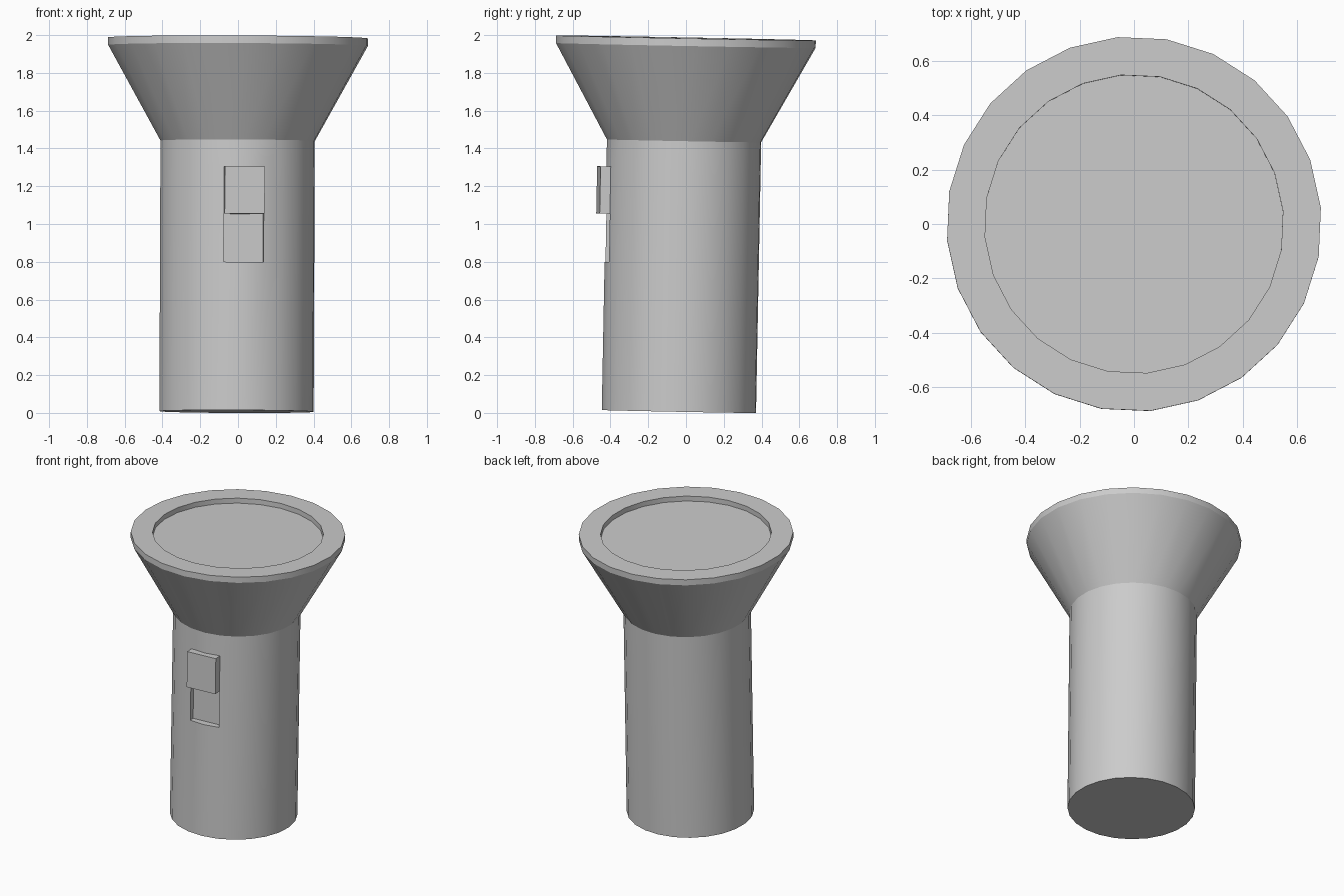
import bpy, bmesh, math
from mathutils import Matrix, Vector

if "Cube" in bpy.data.objects:
    bpy.data.objects.remove(bpy.data.objects["Cube"])

SEGMENTS = 24
LENGTH = 1.978
BODY_R, RIM_R, LENS_R = 0.41, 0.69, 0.55
LENS_DEPTH = 0.035
SLOT_LOW, SWITCH_LOW, SLOT_TOP = 0.785, 1.04, 1.29
SLOT_FLOOR, SWITCH_FRONT = -0.36, -0.45

# Whole torch leans very slightly and is turned about its axis
POSE = (Matrix.Translation((0, 0, 1.985))
        @ Matrix.Rotation(-0.019, 4, 'X') @ Matrix.Rotation(0.004, 4, 'Y')
        @ Matrix.Rotation(math.radians(5), 4, 'Z')
        @ Matrix.Translation((0, 0, -LENGTH)))

grey = bpy.data.materials.new("plain_grey")
grey.use_nodes = True
colour = (0.6, 0.6, 0.6, 1)
grey.diffuse_color = colour
grey.node_tree.nodes["Principled BSDF"].inputs["Base Color"].default_value = colour


def finish(name, bm, smooth=False):
    """Pose the mesh, turn it into an object and shade it."""
    bm.transform(POSE)
    mesh = bpy.data.meshes.new(name)
    bm.to_mesh(mesh)
    bm.free()
    mesh.materials.append(grey)
    obj = bpy.data.objects.new(name, mesh)
    bpy.context.collection.objects.link(obj)
    if smooth:
        bpy.ops.object.select_all(action='DESELECT')
        obj.select_set(True)
        bpy.context.view_layer.objects.active = obj
        bpy.ops.object.shade_smooth_by_angle(angle=math.radians(25))
    return obj


def ring(bm, r, z):
    return [bm.verts.new((r * math.cos(a), r * math.sin(a), z))
            for a in (math.tau * i / SEGMENTS for i in range(SEGMENTS))]


# Casing: grip, flared head, rim and lens recess, as one turned profile
profile = [(BODY_R, 0), (BODY_R, SLOT_LOW), (BODY_R, SLOT_TOP), (BODY_R, 1.433),
           (RIM_R, 1.938), (RIM_R, LENGTH), (LENS_R, LENGTH),
           (LENS_R, LENGTH - LENS_DEPTH)]
bm = bmesh.new()
rings = [ring(bm, r, z) for r, z in profile]
bm.faces.new(rings[0][::-1])
for low, high in zip(rings, rings[1:]):
    for i in range(SEGMENTS):
        j = (i + 1) % SEGMENTS
        bm.faces.new((low[i], low[j], high[j], high[i]))

# Switch slot: push the two front facets inward to a flat floor
mid = (SLOT_LOW + SLOT_TOP) / 2
slot = [f for f in bm.faces
        if abs(f.calc_center_median().z - mid) < 0.01
        and f.calc_center_median().y < -0.4 * math.cos(math.radians(12))]
result = bmesh.ops.extrude_face_region(bm, geom=slot)
for v in result["geom"]:
    if isinstance(v, bmesh.types.BMVert):
        v.co.y = SLOT_FLOOR
bmesh.ops.delete(bm, geom=[f for f in slot if f.is_valid], context='FACES_ONLY')
finish("casing", bm, smooth=True)

# Lens disc at the bottom of the recess
bm = bmesh.new()
bm.faces.new(ring(bm, LENS_R, LENGTH - LENS_DEPTH))
finish("lens", bm)

# Sliding switch in the upper half of the slot
bm = bmesh.new()
bmesh.ops.create_cube(bm, size=1)
size = Vector((2 * BODY_R * math.sin(math.radians(15)),
               SLOT_FLOOR - SWITCH_FRONT, SLOT_TOP - SWITCH_LOW))
bmesh.ops.scale(bm, vec=size, verts=bm.verts)
bmesh.ops.translate(bm, verts=bm.verts,
                    vec=(0, (SLOT_FLOOR + SWITCH_FRONT) / 2, (SWITCH_LOW + SLOT_TOP) / 2))
finish("switch", bm)
